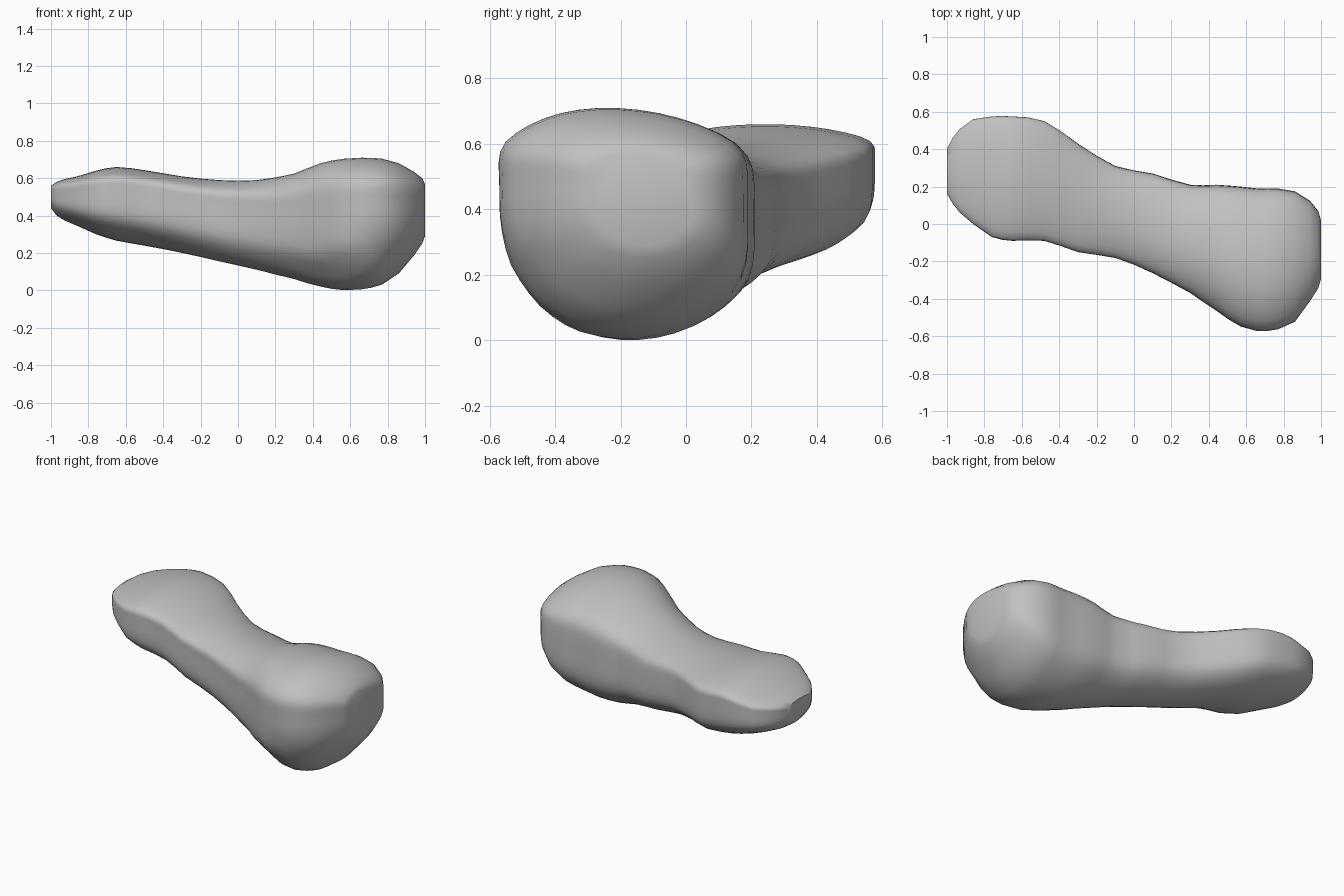
import bpy
import bmesh
import math
from mathutils import Vector, noise

if "Cube" in bpy.data.objects:
    bpy.data.objects.remove(bpy.data.objects["Cube"], do_unlink=True)

SIDES = 48
SOFTNESS = .14

# Stations along the length: x, front y, back y, bottom z, top z
STATIONS = [
    (-1.0, .16, .4, .44, .56),
    (-.97, .11, .46, .4, .58),
    (-.93, .06, .51, .375, .595),
    (-.86, 0, .56, .345, .61),
    (-.76, -.07, .575, .3, .64),
    (-.65, -.09, .575, .265, .66),
    (-.48, -.09, .55, .235, .64),
    (-.3, -.15, .43, .2, .61),
    (-.1, -.18, .31, .155, .59),
    (.1, -.26, .27, .11, .59),
    (.3, -.365, .21, .06, .625),
    (.44, -.46, .21, .02, .68),
    (.57, -.545, .2, 0, .705),
    (.66, -.57, .19, .005, .71),
    (.77, -.56, .19, .03, .705),
    (.86, -.52, .175, .09, .68),
    (.94, -.41, .125, .185, .635),
    (.985, -.34, .07, .25, .6),
    (1.0, -.29, .02, .29, .57),
]


def make_material(name, shade):
    mat = bpy.data.materials.new(name)
    mat.use_nodes = True
    color = (shade, shade, shade, 1)
    mat.diffuse_color = color
    mat.node_tree.nodes["Principled BSDF"].inputs["Base Color"].default_value = color
    return mat


def soft_limit(value):
    """Limit to the range -1 to 1 with a rounded shoulder."""
    size = abs(value)
    over = size - 1 + SOFTNESS
    if over > 2 * SOFTNESS:
        size = 1
    elif over > 0:
        size -= over * over / (4 * SOFTNESS)
    return math.copysign(size, value)


def section_point(station, angle):
    """Domed top and rounded underside, trimmed by upright side walls."""
    x, front, back, bottom, top = station
    heavy = min(max((x + .4) / .8, 0), 1)
    c, s = math.cos(angle), math.sin(angle)
    if s >= 0:
        overhang = 1.32 - .1 * heavy
    elif c > 0:
        overhang = 1.12 + .04 * heavy
    else:
        overhang = 1.14 - .04 * heavy
    widest = bottom + (top - bottom) * (.62 - .05 * heavy)
    height = top - widest if s >= 0 else widest - bottom
    y = (front + back) / 2 + (back - front) / 2 * soft_limit(overhang * c)
    # The crown of the heavy end leans toward the front
    y -= .05 * heavy * max(0, s) ** 3
    return Vector((x, y, widest + height * s))


def weather(point, station):
    """Shallow worn hollows, strongest low on the front of the heavy end."""
    x, front, back, bottom, top = station
    rough = noise.noise(Vector((point.x * 3, point.y * 5, point.z * 8)))
    low_front = max(0, (top + bottom) / 2 - point.z) * max(0, (front + back) / 2 - point.y)
    point.y += low_front * max(0, x) * (.55 + rough)
    return point


def ring_points(station):
    return [weather(section_point(station, math.tau * (i + .5) / SIDES), station)
            for i in range(SIDES)]


def refine(stations):
    """Add a softly curved station in the middle of each wide gap."""
    result = []
    for i, current in enumerate(stations[:-1]):
        following = stations[i + 1]
        result.append(current)
        if 0 < i < len(stations) - 2 and following[0] - current[0] > .1:
            before, after = stations[i - 1], stations[i + 2]
            middle = [(9 * (b + c) - a - d) / 16
                      for a, b, c, d in zip(before, current, following, after)]
            middle[0] = (current[0] + following[0]) / 2
            result.append(tuple(middle))
    return result + [stations[-1]]


# Bone body: sections lofted along x and closed at both ends
bm = bmesh.new()
rings = [[bm.verts.new(p) for p in ring_points(st)] for st in refine(STATIONS)]
for ring, following in zip(rings, rings[1:]):
    for i in range(SIDES):
        j = (i + 1) % SIDES
        bm.faces.new((ring[i], ring[j], following[j], following[i]))
for ring in (rings[0], rings[-1]):
    bm.faces.new(ring)
bmesh.ops.recalc_face_normals(bm, faces=bm.faces)

mesh = bpy.data.meshes.new("bone_body")
bm.to_mesh(mesh)
bm.free()
mesh.materials.append(make_material("plain grey", .53))
bone = bpy.data.objects.new("bone_body", mesh)
bpy.context.collection.objects.link(bone)

# Smooth surface with crisp rims
bpy.ops.object.select_all(action="DESELECT")
bone.select_set(True)
bpy.context.view_layer.objects.active = bone
bpy.ops.object.shade_smooth_by_angle(angle=math.radians(50))
